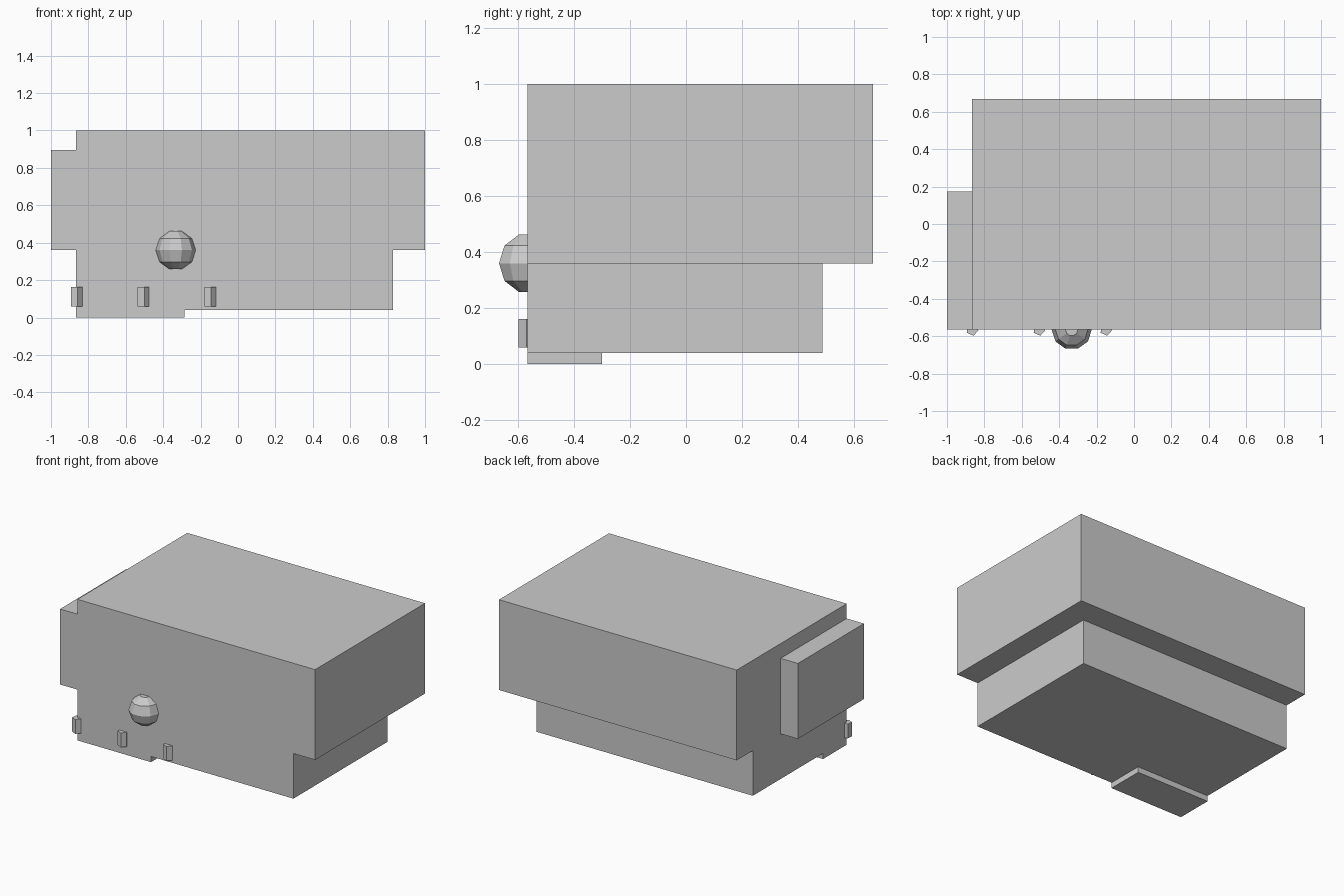
import bpy
import math

# Remove the default cube only
cube = bpy.data.objects.get("Cube")
if cube:
    bpy.data.objects.remove(cube, do_unlink=True)

grey = bpy.data.materials.new("light grey")
grey.use_nodes = True
colour = (0.6, 0.6, 0.6, 1.0)
grey.diffuse_color = colour
grey.node_tree.nodes["Principled BSDF"].inputs["Base Color"].default_value = colour

FRONT = -0.565   # shared front plane
SIDE = -0.865    # shared right side plane of the body
STEP = 0.36      # height where the body steps outwards
BASE = 0.04      # underside of the lower body


def add_object(name, verts, faces):
    mesh = bpy.data.meshes.new(name)
    mesh.from_pydata(verts, [], faces)
    mesh.materials.append(grey)
    obj = bpy.data.objects.new(name, mesh)
    bpy.context.collection.objects.link(obj)
    return obj


def lathe(name, centre, rings, sides, turn=0.0):
    """Stack of flat-sided rings (radius, height) closed by flat caps."""
    cx, cy, cz = centre
    verts, faces = [], []
    for radius, height in rings:
        for i in range(sides):
            a = turn + math.tau * i / sides
            verts.append((cx + radius * math.cos(a), cy + radius * math.sin(a), cz + height))
    for r in range(len(rings) - 1):
        for i in range(sides):
            j = (i + 1) % sides
            low, high = r * sides, (r + 1) * sides
            faces.append((low + i, low + j, high + j, high + i))
    faces.append(tuple(reversed(range(sides))))
    faces.append(tuple(range(len(verts) - sides, len(verts))))
    return add_object(name, verts, faces)


def box(name, xs, ys, zs):
    verts = [(x, y, z) for z in zs for x, y in
             ((xs[0], ys[0]), (xs[1], ys[0]), (xs[1], ys[1]), (xs[0], ys[1]))]
    faces = [(3, 2, 1, 0), (4, 5, 6, 7)]
    faces += [(i, (i + 1) % 4, (i + 1) % 4 + 4, i + 4) for i in range(4)]
    return add_object(name, verts, faces)


# Stepped body, side block and thin foot, all flush at the front
box("upper_body", (SIDE, 1.0), (FRONT, 0.667), (STEP, 1.0))
box("lower_body", (SIDE, 0.83), (FRONT, 0.487), (BASE, STEP))
box("side_block", (-1.0, SIDE), (FRONT, 0.175), (STEP, 0.895))
box("foot", (SIDE, -0.287), (FRONT, -0.30), (0.0, BASE))

# Faceted ball half sunk into the front, with flat caps
R = 0.107
lats = [math.radians(d) for d in (-72, -36, 0, 36, 72)]
lathe("front_ball", (-0.333, FRONT, STEP),
      [(R * math.cos(a), R * math.sin(a)) for a in lats], 10)

# Row of five-sided pegs along the bottom of the front
for n in range(3):
    lathe(f"peg_{n + 1}", (SIDE + 0.3575 * n, FRONT, 0.06),
          [(0.033, 0.0), (0.033, 0.102)], 5, math.radians(-78))
